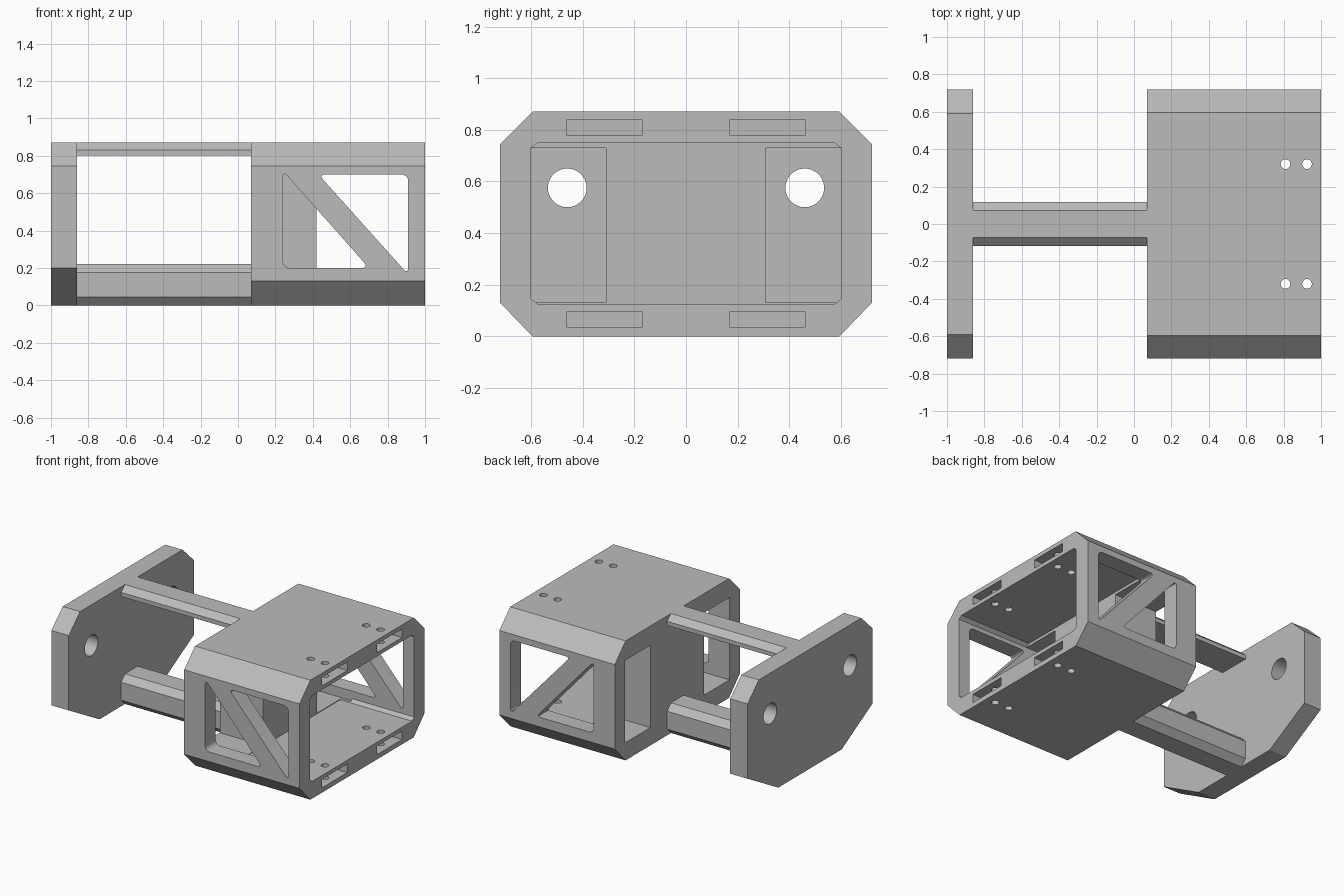
import bpy, bmesh, math
from mathutils import Vector

cube = bpy.data.objects.get("Cube")
if cube:
    bpy.data.objects.remove(cube, do_unlink=True)

grey = bpy.data.materials.new("light_grey")
grey.use_nodes = True
grey.diffuse_color = (0.5, 0.5, 0.5, 1)
grey.node_tree.nodes["Principled BSDF"].inputs["Base Color"].default_value = (0.5, 0.5, 0.5, 1)


def prism(name, points, axis, lo, hi, rounding=0.0):
    """Extrude a 2D outline along an axis; points are (y,z), (x,z) or (x,y)."""
    def place(p, d):
        q = list(p)
        q.insert("xyz".index(axis), d)
        return Vector(q)
    bm = bmesh.new()
    face = bm.faces.new([bm.verts.new(place(p, lo)) for p in points])
    new = bmesh.ops.extrude_face_region(bm, geom=[face])["geom"]
    shift = place((0, 0), hi - lo)
    bmesh.ops.translate(bm, vec=shift, verts=[v for v in new if isinstance(v, bmesh.types.BMVert)])
    if rounding:
        along = [e for e in bm.edges
                 if abs((e.verts[0].co - e.verts[1].co).dot(shift.normalized())) > 1e-4]
        bmesh.ops.bevel(bm, geom=along, offset=rounding, segments=4, profile=0.5, affect='EDGES')
    bmesh.ops.recalc_face_normals(bm, faces=bm.faces[:])
    mesh = bpy.data.meshes.new(name)
    bm.to_mesh(mesh)
    bm.free()
    mesh.materials.append(grey)
    obj = bpy.data.objects.new(name, mesh)
    bpy.context.collection.objects.link(obj)
    return obj


def rect(a0, a1, b0, b1):
    return [(a0, b0), (a1, b0), (a1, b1), (a0, b1)]


def circle(a, b, r, n=32):
    return [(a + r * math.cos(2 * math.pi * i / n), b + r * math.sin(2 * math.pi * i / n))
            for i in range(n)]


def mirrored(half):
    """Complete a +y half outline, listed bottom to top, across y = 0."""
    return half + [(-y, z) for y, z in reversed(half)]


def carve(target, cutters):
    for c in cutters:
        c.hide_render = True
        mod = target.modifiers.new("cut", 'BOOLEAN')
        mod.operation, mod.solver, mod.object = 'DIFFERENCE', 'EXACT', c
    bpy.context.view_layer.update()
    result = bpy.data.meshes.new_from_object(
        target.evaluated_get(bpy.context.evaluated_depsgraph_get()))
    target.modifiers.clear()
    target.data = result
    for c in cutters:
        bpy.data.objects.remove(c, do_unlink=True)


# Housing: chamfered box, open at the +x end
housing = prism("housing", mirrored([(0.595, 0), (0.72, 0.13), (0.72, 0.745), (0.595, 0.87)]),
                'x', 0.07, 1.0)
cuts = [prism("cavity", mirrored([(0.575, 0.125), (0.6, 0.145), (0.6, 0.73), (0.575, 0.75)]),
              'x', 0.42, 1.1)]

# Diagonal-braced windows through both side walls
windows = ([(0.24, 0.2), (0.24, 0.72), (0.70, 0.2)],
           [(0.43, 0.7), (0.91, 0.7), (0.91, 0.165)])
for side in (-1, 1):
    for w in windows:
        lo, hi = sorted((side * 0.55, side * 0.8))
        cuts.append(prism("window", w, 'y', lo, hi, 0.035))
    # Passages beside the central block
    y0, y1 = sorted((side * 0.31, side * 0.6))
    cuts.append(prism("passage", rect(y0, y1, 0.13, 0.73), 'x', 0.0, 0.5))
    # End slots and bolt holes in roof and floor
    y0, y1 = sorted((side * 0.17, side * 0.46))
    for z in (0.035, 0.778):
        cuts.append(prism("slot", rect(y0, y1, z, z + 0.062), 'x', 0.75, 1.1))
    for x in (0.81, 0.925):
        cuts.append(prism("bolt_hole", circle(x, side * 0.32, 0.026, 24), 'z', -0.1, 1.0))
carve(housing, cuts)

# End plate with two round holes
plate = prism("end_plate", mirrored([(0.365, 0), (0.72, 0.2), (0.72, 0.745), (0.59, 0.87)]),
              'x', -1.0, -0.86)
carve(plate, [prism("round_hole", circle(s * 0.46, 0.575, 0.075, 48), 'x', -1.1, -0.8)
              for s in (-1, 1)])

# Connecting beams
prism("upper_beam", mirrored([(0.117, 0.8), (0.117, 0.83), (0.073, 0.87)]), 'x', -0.86, 0.07)
prism("lower_beam", mirrored([(0.073, 0), (0.117, 0.045), (0.117, 0.175), (0.073, 0.22)]),
      'x', -0.86, 0.07)

# Smooth the round holes, keep hard edges
for o in bpy.context.view_layer.objects:
    o.select_set(o.name in ("housing", "end_plate"))
bpy.context.view_layer.objects.active = housing
bpy.ops.object.shade_smooth_by_angle(angle=math.radians(28))
